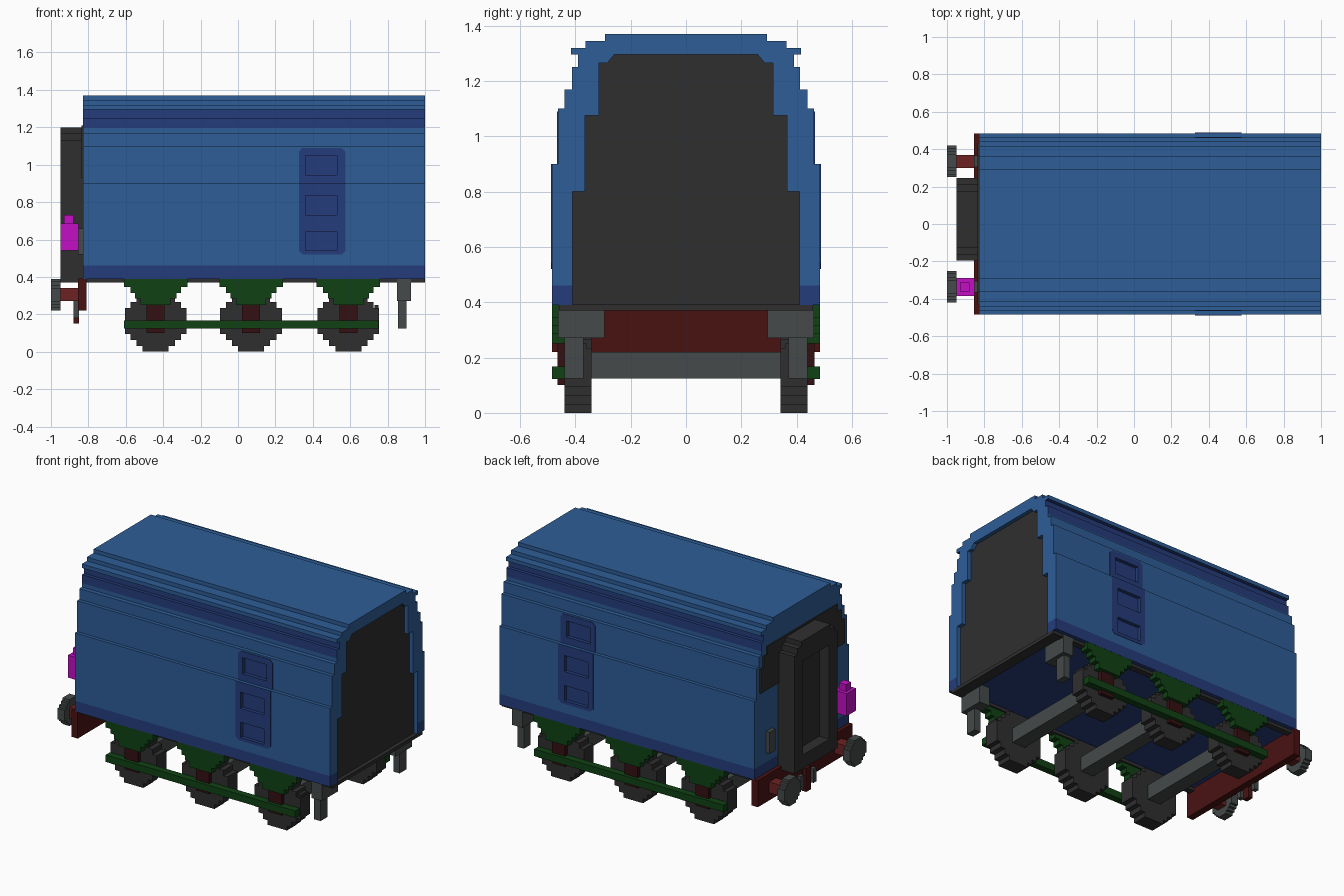
import bpy, bmesh
from mathutils import Vector

old = bpy.data.objects.get("Cube")
if old:
    bpy.data.objects.remove(old, do_unlink=True)


def material(name, r, g, b):
    m = bpy.data.materials.new(name)
    m.use_nodes = True
    m.diffuse_color = (r, g, b, 1)
    m.node_tree.nodes["Principled BSDF"].inputs["Base Color"].default_value = (r, g, b, 1)
    return m


BLUE = material("blue", .027, .11, .31)
NAVY = material("navy", .018, .046, .2)
CHARCOAL = material("charcoal", .028, .028, .028)
GREY = material("iron grey", .058, .068, .068)
GREEN = material("dark green", .005, .054, .007)
RED = material("dark red", .068, .006, .006)
BRICK = material("brick red", .15, .016, .016)
MAROON = material("maroon", .034, .005, .006)
MAGENTA = material("magenta", .55, .005, .56)


def finish(name, bm, *mats):
    bmesh.ops.recalc_face_normals(bm, faces=bm.faces)
    me = bpy.data.meshes.new(name)
    bm.to_mesh(me)
    bm.free()
    for m in mats:
        me.materials.append(m)
    ob = bpy.data.objects.new(name, me)
    bpy.context.scene.collection.objects.link(ob)
    return ob


def prism_bm(pts, axis, a, b):
    """Extrude a 2D outline along x (points are y,z) or y (points are x,z)."""
    bm = bmesh.new()
    place = (lambda p: (a, p[0], p[1])) if axis == "x" else (lambda p: (p[0], a, p[1]))
    face = bm.faces.new([bm.verts.new(place(p)) for p in pts])
    ext = bmesh.ops.extrude_face_region(bm, geom=[face])["geom"]
    shift = Vector((b - a, 0, 0)) if axis == "x" else Vector((0, b - a, 0))
    bmesh.ops.translate(bm, vec=shift, verts=[v for v in ext if isinstance(v, bmesh.types.BMVert)])
    return bm


def prism(name, pts, axis, a, b, *mats):
    return finish(name, prism_bm(pts, axis, a, b), *mats)


def box(name, x, y, z, *mats):
    return prism(name, [(x[0], z[0]), (x[1], z[0]), (x[1], z[1]), (x[0], z[1])], "y", y[0], y[1], *mats)


def both(half):
    """Complete a half outline by reflecting it across the vertical axis."""
    return half + [(-u, v) for u, v in reversed(half)]


def side(s, a, b):
    return sorted((s * a, s * b))


def cut(ob, cutters):
    for c in cutters:
        mod = ob.modifiers.new("cut", "BOOLEAN")
        mod.operation = "DIFFERENCE"
        mod.solver = "EXACT"
        mod.object = c
    dg = bpy.context.evaluated_depsgraph_get()
    dg.update()
    me = bpy.data.meshes.new_from_object(ob.evaluated_get(dg))
    ob.modifiers.clear()
    ob.data = me


def discard(cutters):
    for c in cutters:
        bpy.data.objects.remove(c, do_unlink=True)


# Body shell with stepped sides, gutter and roof
shell = [(.485, .39), (.485, .9), (.463, .9), (.463, 1.1), (.44, 1.1), (.44, 1.17),
         (.412, 1.17), (.412, 1.25), (.39, 1.25), (.39, 1.295), (.415, 1.295),
         (.415, 1.32), (.363, 1.32), (.363, 1.345), (.293, 1.345), (.293, 1.37)]
bm = prism_bm(both(shell), "x", -.83, 1)
for z in (.46, 1.195):
    bmesh.ops.bisect_plane(bm, geom=bm.verts[:] + bm.edges[:] + bm.faces[:],
                           plane_co=(0, 0, z), plane_no=(0, 0, 1))
bmesh.ops.recalc_face_normals(bm, faces=bm.faces)
for f in bm.faces:
    z = f.calc_center_median().z
    band = 1.195 < z < 1.297 and abs(f.normal.x) < .5
    f.material_index = int(z < .46 or band)
body = finish("body", bm, BLUE, NAVY)

# Recessed end wall
end_outline = both([(.41, .39), (.41, .8), (.365, .8), (.365, 1.075), (.315, 1.075),
                    (.315, 1.265), (.285, 1.265), (.26, 1.295)])
recess = prism("end_cutter", [(y, z if z > .4 else .3) for y, z in end_outline], "x", .97, 1.1, BLUE, NAVY)
cut(body, [recess])
discard([recess])
prism("end_wall", end_outline, "x", .96, .975, CHARCOAL)

# Door panels on both sides with three sunken windows
for s, label in ((-1, "front"), (1, "back")):
    cutters = []
    for z0, z1, depth in ((.54, .64, .465), (.73, .835, .465), (.945, 1.05, .443)):
        c = box("window_cutter", (.36, .53), side(s, depth, .6), (z0, z1), NAVY, NAVY)
        for p in c.data.polygons:
            p.material_index = 1
        cutters.append(c)
    c = .02
    lower = [(.325, .9), (.325, .52 + c), (.325 + c, .52), (.575 - c, .52), (.575, .52 + c), (.575, .9)]
    upper = [(.325, .9), (.325, 1.09 - c), (.325 + c, 1.09), (.575 - c, 1.09), (.575, 1.09 - c), (.575, .9)]
    doors = [prism(label + "_door_lower", lower, "y", s * .48, s * .488, NAVY, NAVY),
             prism(label + "_door_upper", upper, "y", s * .458, s * .466, NAVY, NAVY)]
    for ob in [body] + doors:
        cut(ob, cutters)
    discard(cutters)

# Underframe edges
box("end_sill", (.93, 1), (-.46, .46), (.37, .392), CHARCOAL)
for s, label in ((-1, "front"), (1, "back")):
    box(label + "_sill", (-.83, .93), side(s, .42, .46), (.37, .392), CHARCOAL)

# Dark glazing on the gangway end
prism("end_glazing", both([(.43, .93), (.43, 1.09), (.4, 1.09), (.4, 1.16), (.36, 1.16), (.36, 1.21)]),
      "x", -.838, -.828, CHARCOAL)

# Gangway with shouldered top and sunken doorway
gangway_outline = [(y + .025, z) for y, z in
                   both([(.22, .37), (.22, 1.13), (.19, 1.13), (.19, 1.17), (.15, 1.17), (.15, 1.2)])]
gangway = prism("gangway", gangway_outline, "x", -.95, -.83, CHARCOAL)
doorway = box("doorway_cutter", (-1.1, -.88), (-.11, .16), (.46, 1.07), CHARCOAL)
cut(gangway, [doorway])
discard([doorway])

# Buffer beam, buffers, lamp brackets
box("buffer_beam", (-.855, -.81), (-.485, .485), (.22, .392), RED)
quarter = [(1, .42), (.82, .42), (.82, .62), (.62, .62), (.62, .82), (.42, .82), (.42, 1)]
disc = both([(u, -v) for u, v in reversed(quarter)] + quarter)
for s, label in ((-1, "front"), (1, "back")):
    y = s * .335
    prism(label + "_buffer_head", [(y + u * .085, .305 + v * .085) for u, v in disc], "x", -1, -.95, GREY)
    box(label + "_buffer_shaft", (-.95, -.85), (y - .035, y + .035), (.27, .34), BRICK)
    box(label + "_lamp_bracket", (-.855, -.825), (y - .03, y + .03), (.52, .66), GREY)
    box(label + "_chain", (-.88, -.85), side(s, .05, .08), (.18, .27), GREY)
box("coupling_hook", (-.88, -.85), (-.025, .025), (.15, .3), RED)

# Tail lamp
box("lamp_body", (-.95, -.853), (-.385, -.29), (.54, .685), MAGENTA)
box("lamp_cap", (-.93, -.88), (-.36, -.312), (.68, .73), MAGENTA)

# Wheelsets with axles, axle boxes and leaf springs
spring = both([(.045, .25), (.08, .25), (.08, .285), (.11, .285), (.11, .315),
               (.135, .315), (.135, .345), (.17, .345), (.17, .39)])
for n, x in enumerate((-.44, .07, .59), 1):
    box(f"axle_{n}", (x - .047, x + .047), (-.35, .35), (.125, .22), GREY)
    for s, label in ((-1, "front"), (1, "back")):
        prism(f"{label}_wheel_{n}", [(x + u * .165, .165 + v * .165) for u, v in disc],
              "y", s * .342, s * .44, CHARCOAL)
        box(f"{label}_axle_box_{n}", (x - .048, x + .048), side(s, .43, .464), (.1, .26), MAROON)
        prism(f"{label}_spring_{n}", [(x + u, z) for u, z in spring], "y", s * .43, s * .484, GREEN)

# Tie rods, brake hangers and end steps
for s, label in ((-1, "front"), (1, "back")):
    box(label + "_tie_rod", (-.61, .75), side(s, .44, .485), (.123, .168), GREEN)
    box(label + "_brake_hanger", (.73, .75), side(s, .36, .43), (.168, .25), CHARCOAL)
    box(label + "_step_block", (.85, .925), side(s, .295, .462), (.27, .395), GREY)
    box(label + "_step_leg", (.855, .9), side(s, .37, .44), (.125, .275), GREY)
